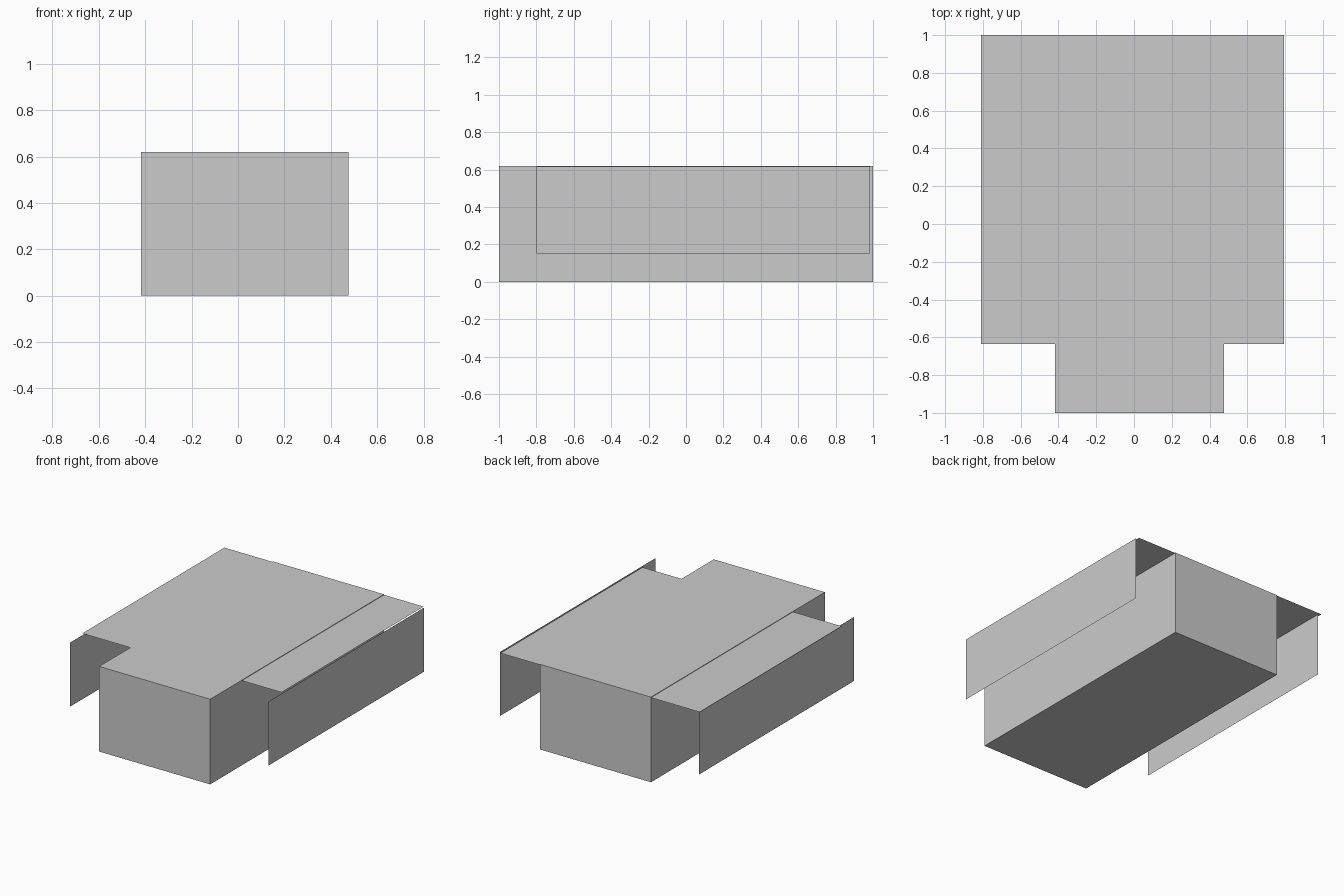
import bpy
from mathutils import Vector

if "Cube" in bpy.data.objects:
    bpy.data.objects.remove(bpy.data.objects["Cube"])


def mesh_object(name, verts, faces):
    mesh = bpy.data.meshes.new(name)
    mesh.from_pydata(verts, [], faces)
    obj = bpy.data.objects.new(name, mesh)
    bpy.context.collection.objects.link(obj)
    return obj


def sheet(name, corner, u, v):
    """Thin flat rectangle spanned by two edge vectors."""
    c, u, v = Vector(corner), Vector(u), Vector(v)
    return mesh_object(name, [c, c + u, c + u + v, c + v], [(0, 1, 2, 3)])


# Main body: a plain box
x0, x1, height = -0.418, 0.476, 0.62
bpy.ops.mesh.primitive_cube_add(size=1, location=((x0 + x1) / 2, 0, height / 2))
body = bpy.context.object
body.name = "main_body"
body.scale = (x1 - x0, 2, height)
bpy.ops.object.transform_apply(location=False, rotation=False, scale=True)

# Wide top sheet overhanging both sides, just under the body's top
panel_top = 0.616
sheet("top_overhang", (-0.81, -0.635, panel_top), (1.605, 0, 0), (0, 1.635, 0))

# Hanging side panels below the overhang edges
for name, x in (("left_side_panel", -0.793), ("right_side_panel", 0.807)):
    sheet(name, (x, -0.80, 0.15), (0, 1.785, 0), (0, 0, panel_top - 0.15))
